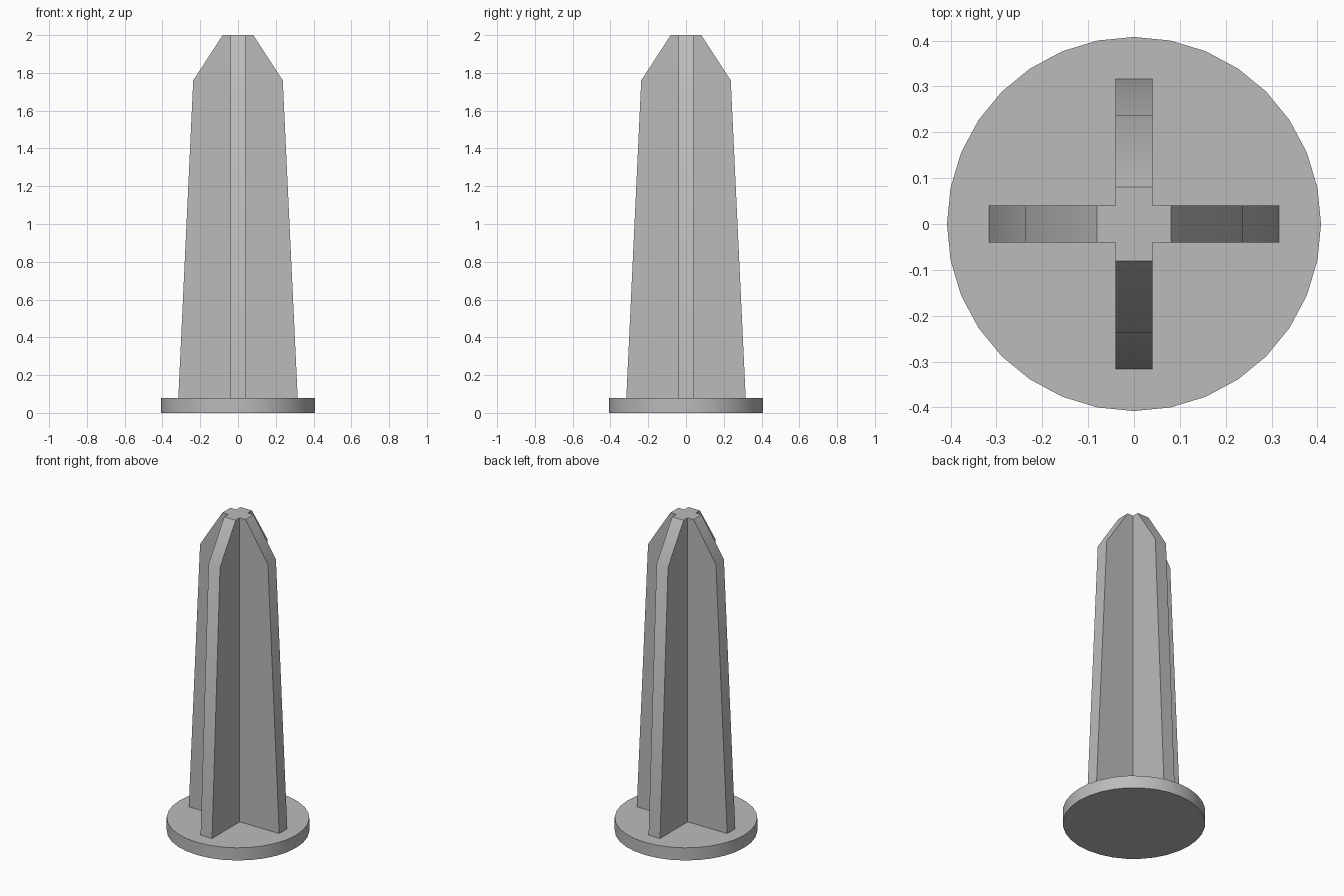
import bpy, bmesh, math

if "Cube" in bpy.data.objects:
    bpy.data.objects.remove(bpy.data.objects["Cube"])

grey = bpy.data.materials.new("plain grey")
grey.diffuse_color = (0.5, 0.5, 0.5, 1)
grey.use_nodes = True
grey.node_tree.nodes["Principled BSDF"].inputs["Base Color"].default_value = grey.diffuse_color


def finish(obj):
    obj.data.materials.append(grey)
    bpy.ops.object.select_all(action='DESELECT')
    obj.select_set(True)
    bpy.context.view_layer.objects.active = obj
    bpy.ops.object.shade_smooth_by_angle(angle=math.radians(40))


def cross_ring(bm, reach, half, z):
    """Twelve-point plus-shaped ring."""
    ring = []
    for k in range(4):
        c, s = round(math.cos(k * math.pi / 2)), round(math.sin(k * math.pi / 2))
        for x, y in ((reach, -half), (reach, half), (half, half)):
            ring.append(bm.verts.new((c * x - s * y, s * x + c * y, z)))
    return ring


# Round base plate
bpy.ops.mesh.primitive_cylinder_add(vertices=32, radius=0.408, depth=0.08, location=(0, 0, 0.04))
base = bpy.context.object
base.name = "base_plate"
finish(base)

# Tapered cross-shaped shaft with chamfered tip
bm = bmesh.new()
rings = [cross_ring(bm, r, 0.04, z) for r, z in ((0.316, 0.08), (0.237, 1.76), (0.081, 2.0))]
for low, high in zip(rings, rings[1:]):
    for i in range(12):
        j = (i + 1) % 12
        bm.faces.new((low[i], low[j], high[j], high[i]))
bm.faces.new(rings[-1])
bm.faces.new(rings[0][::-1])
bmesh.ops.recalc_face_normals(bm, faces=bm.faces)
mesh = bpy.data.meshes.new("cross_shaft")
bm.to_mesh(mesh)
bm.free()
shaft = bpy.data.objects.new("cross_shaft", mesh)
bpy.context.collection.objects.link(shaft)
finish(shaft)
